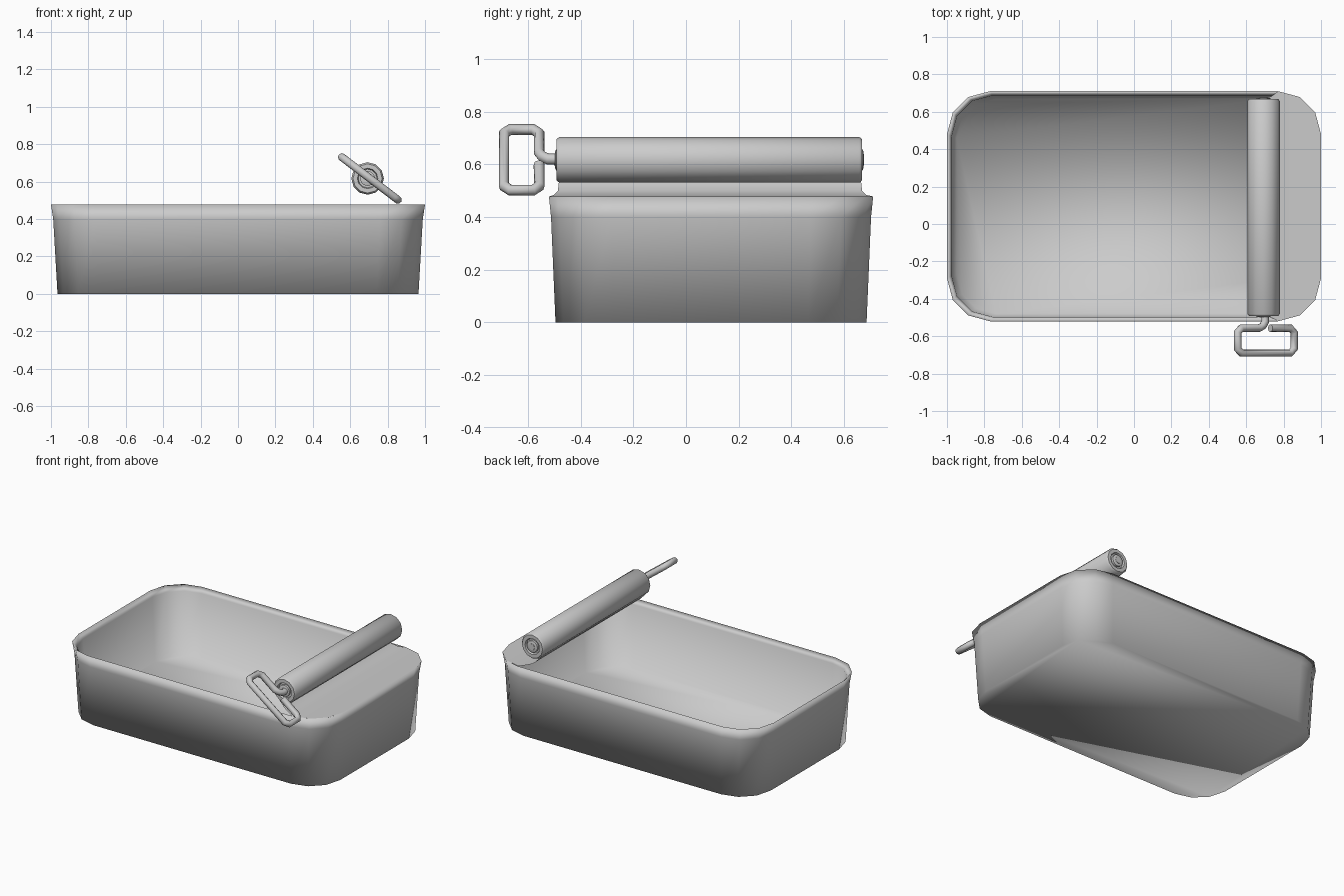
import bpy, bmesh, math
from mathutils import Vector

if "Cube" in bpy.data.objects:
    bpy.data.objects.remove(bpy.data.objects["Cube"])

CY = 0.095                      # the tin sits a little behind the key
ROLL = Vector((0.693, 0.0, 0.617))


def make_object(name, bm, angle=None):
    bmesh.ops.recalc_face_normals(bm, faces=bm.faces)
    me = bpy.data.meshes.new(name)
    bm.to_mesh(me)
    bm.free()
    ob = bpy.data.objects.new(name, me)
    bpy.context.collection.objects.link(ob)
    bpy.ops.object.select_all(action='DESELECT')
    ob.select_set(True)
    bpy.context.view_layer.objects.active = ob
    if angle is None:
        bpy.ops.object.shade_smooth()
    else:
        bpy.ops.object.shade_smooth_by_angle(angle=math.radians(angle))
    return ob


def rounded_rect(hx, hy, r, z, seg=3):
    pts = []
    for i, (sx, sy) in enumerate(((1, 1), (-1, 1), (-1, -1), (1, -1))):
        for k in range(seg + 1):
            a = math.pi / 2 * (i + k / seg)
            pts.append((sx * (hx - r) + r * math.cos(a),
                        CY + sy * (hy - r) + r * math.sin(a), z))
    return pts


def loft(bm, rings, cap_start=True, cap_end=True):
    loops = [[bm.verts.new(p) for p in ring] for ring in rings]
    n = len(loops[0])
    for a, b in zip(loops, loops[1:]):
        for i in range(n):
            bm.faces.new((a[i], a[(i + 1) % n], b[(i + 1) % n], b[i]))
    if cap_start:
        bm.faces.new(loops[0])
    if cap_end:
        bm.faces.new(loops[-1])


def lathe_y(name, profile, sides, angle=40):
    """Closed solid of revolution around the roll axis; profile is (radius, y)."""
    bm = bmesh.new()
    loft(bm, [[(ROLL.x + r * math.cos(2 * math.pi * k / sides), y,
                ROLL.z + r * math.sin(2 * math.pi * k / sides))
               for k in range(sides)] for r, y in profile])
    return make_object(name, bm, angle)


# Tin body: outer wall, flared rim, inner wall and floor
bm = bmesh.new()
loft(bm, [rounded_rect(hx, hy, r, z) for hx, hy, r, z in (
    (0.965, 0.59, 0.22, 0.0),
    (0.988, 0.607, 0.23, 0.40),
    (1.0, 0.615, 0.23, 0.478),
    (0.975, 0.592, 0.22, 0.445),
    (0.948, 0.575, 0.21, 0.015))])
make_object("tin_body", bm)

# Remaining lid, following the rounded end and curling up into the roll
bm = bmesh.new()
stations = ((1.0, 0.478, 0.385), (0.969, 0.478, 0.50), (0.885, 0.478, 0.584),
            (0.77, 0.478, 0.614), (0.735, 0.484, 0.592), (0.69, 0.50, 0.577),
            (0.655, 0.535, 0.573), (0.625, 0.572, 0.57))
rows = [[bm.verts.new((x, CY - 0.004 * (x < 0.75) + s * h, z)) for s in (-1, 1)]
        for x, z, h in stations]
for a, b in zip(rows, rows[1:]):
    bm.faces.new((a[0], a[1], b[1], b[0]))
make_object("lid_flap", bm)

# Rolled part of the lid with stepped, recessed ends
lathe_y("lid_roll", ((0.05, -0.478), (0.055, -0.492), (0.078, -0.492), (0.087, -0.48),
                     (0.087, 0.657), (0.078, 0.668), (0.055, 0.668), (0.05, 0.655)), 12)

# Rod of the key through the middle of the roll
lathe_y("key_rod", ((0.022, -0.50), (0.022, 0.675)), 8)
for y in (-0.484, 0.661):
    lathe_y("roll_inner_turn", ((0.032, y - 0.012), (0.04, y - 0.009),
                                (0.04, y + 0.009), (0.032, y + 0.012)), 12)

# Key handle: bent wire loop in a tilted plane, given as (along, y)
along = Vector((0.796, 0.0, -0.606))
centre = Vector((0.705, 0.0, 0.617))
path = ((-0.004, -0.47), (-0.004, -0.522), (-0.02, -0.545), (-0.045, -0.557),
        (-0.165, -0.557), (-0.19, -0.58), (-0.19, -0.667), (-0.165, -0.69),
        (0.165, -0.69), (0.19, -0.667), (0.19, -0.58), (0.165, -0.557),
        (0.03, -0.557))
cu = bpy.data.curves.new("key_handle", 'CURVE')
cu.dimensions = '3D'
cu.bevel_depth = 0.021
cu.bevel_resolution = 2
cu.use_fill_caps = True
sp = cu.splines.new('POLY')
sp.points.add(len(path) - 1)
for p, (u, y) in zip(sp.points, path):
    q = centre + along * u
    p.co = (q.x, y, q.z, 1)
sp.use_smooth = True
bpy.context.collection.objects.link(bpy.data.objects.new("key_handle", cu))
